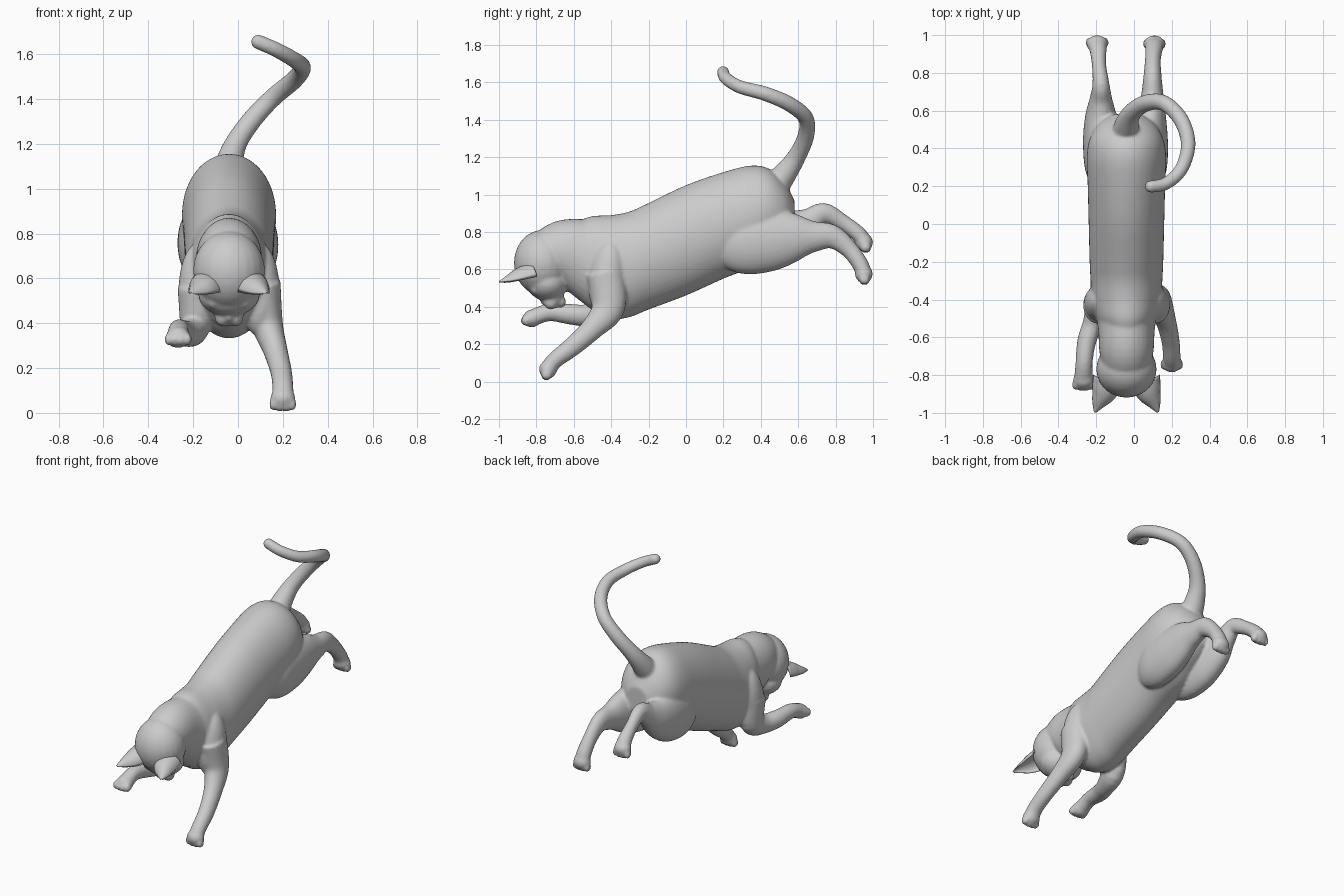
import bpy, bmesh, math
from mathutils import Vector, Matrix

CX = -0.04  # the cat's own centre plane


def spline(pts, steps):
    """Catmull-Rom through points of any dimension."""
    pts = [Vector(p) for p in pts]
    out = []
    for i in range(len(pts) - 1):
        p0, p1, p2 = pts[max(i - 1, 0)], pts[i], pts[i + 1]
        p3 = pts[min(i + 2, len(pts) - 1)]
        for s in range(steps):
            t = s / steps
            out.append(0.5 * (2 * p1 + (p2 - p0) * t + (2 * p0 - 5 * p1 + 4 * p2 - p3) * t ** 2
                              + (3 * p1 - p0 - 3 * p2 + p3) * t ** 3))
    return out + [pts[-1]]


def tube(bm, pts, n=32, steps=5, axis=None, cup=None):
    """Loft ellipses along points (x, y, z, half width, half height)."""
    pts = spline(pts, steps)
    pos = [Vector(p[:3]) for p in pts]
    side, rings = Vector((1, 0, 0)), []
    for i, p in enumerate(pts):
        t = axis or (pos[min(i + 1, len(pos) - 1)] - pos[max(i - 1, 0)]).normalized()
        side = (side - t * side.dot(t)).normalized()
        up = t.cross(side)
        ring = []
        for k in range(n):
            a = 2 * math.pi * k / n
            v = math.sin(a)
            if cup and v < 0:
                v *= -cup
            ring.append(bm.verts.new(pos[i] + side * p[3] * math.cos(a) + up * p[4] * v))
        rings.append(ring)
    for a, b in zip(rings, rings[1:]):
        for k in range(n):
            bm.faces.new((a[k], a[(k + 1) % n], b[(k + 1) % n], b[k]))
    bm.faces.new(rings[0][::-1])
    bm.faces.new(rings[-1])


def ball(bm, c, r, tilt=0):
    m = Matrix.Translation(c) @ Matrix.Rotation(tilt, 4, 'X') @ Matrix.Diagonal((*r, 1))
    bmesh.ops.create_uvsphere(bm, u_segments=24, v_segments=16, radius=1, matrix=m)


def paw(bm, c, d):
    """Palm and four toes pointing along d."""
    c, d = Vector(c), Vector(d).normalized()
    ball(bm, c, (0.056, 0.048, 0.048))
    for k in (-1.5, -0.5, 0.5, 1.5):
        reach = 0.036 - 0.005 * abs(k)
        ball(bm, c + d * reach + Vector((k * 0.028, 0, 0)), (0.019, 0.028, 0.028))


def finish(bm, name):
    bmesh.ops.recalc_face_normals(bm, faces=bm.faces)
    me = bpy.data.meshes.new(name)
    bm.to_mesh(me)
    bm.free()
    me.polygons.foreach_set("use_smooth", [True] * len(me.polygons))
    ob = bpy.data.objects.new(name, me)
    bpy.context.collection.objects.link(ob)
    return ob


bm = bmesh.new()

# Trunk: y, top z, bottom z, half width
trunk = [(-0.57, 0.86, 0.50, 0.11), (-0.5, 0.885, 0.39, 0.16), (-0.4, 0.89, 0.335, 0.185),
         (-0.3, 0.91, 0.345, 0.19), (-0.2, 0.955, 0.385, 0.195), (0, 1.05, 0.46, 0.20),
         (0.2, 1.12, 0.55, 0.205), (0.35, 1.155, 0.61, 0.21), (0.45, 1.135, 0.68, 0.195),
         (0.53, 1.06, 0.74, 0.15), (0.58, 0.97, 0.80, 0.08)]
tube(bm, [(CX, y, (a + b) / 2, w, (a - b) / 2) for y, a, b, w in trunk], n=48,
     axis=Vector((0, 1, 0)))

# Neck
tube(bm, [(CX, -0.42, 0.62, 0.17, 0.25), (CX, -0.56, 0.67, 0.15, 0.205),
          (CX, -0.66, 0.69, 0.145, 0.175), (CX, -0.75, 0.67, 0.13, 0.14)])

# Head, bowed downwards, with cheeks, muzzle and nose
ball(bm, (CX, -0.768, 0.635), (0.16, 0.152, 0.175))
ball(bm, (CX, -0.74, 0.53), (0.138, 0.112, 0.10))
ball(bm, (CX, -0.715, 0.46), (0.07, 0.06, 0.07))
for s in (-1, 1):
    ball(bm, (CX + s * 0.027, -0.722, 0.425), (0.037, 0.04, 0.04))
    ball(bm, (CX + s * 0.068, -0.80, 0.495), (0.03, 0.03, 0.03))
ball(bm, (CX, -0.755, 0.425), (0.02, 0.022, 0.02))
ball(bm, (CX, -0.675, 0.425), (0.04, 0.035, 0.032))

# Shoulders
for s in (-1, 1):
    ball(bm, (CX + s * 0.135, -0.42, 0.55), (0.09, 0.10, 0.21), -0.1)

# Front legs: right reaches down, left is raised forward
tube(bm, [(0.11, -0.43, 0.58, 0.08, 0.10), (0.13, -0.415, 0.40, 0.07, 0.09),
          (0.165, -0.50, 0.285, 0.055, 0.062), (0.192, -0.61, 0.185, 0.048, 0.052),
          (0.20, -0.70, 0.115, 0.047, 0.045), (0.20, -0.735, 0.07, 0.05, 0.045)])
paw(bm, (0.20, -0.738, 0.065), (0, -0.25, -1))
tube(bm, [(-0.19, -0.43, 0.56, 0.08, 0.10), (-0.19, -0.43, 0.40, 0.07, 0.085),
          (-0.215, -0.52, 0.355, 0.055, 0.062), (-0.25, -0.62, 0.36, 0.05, 0.055),
          (-0.264, -0.73, 0.37, 0.045, 0.047), (-0.267, -0.81, 0.345, 0.05, 0.045)])
paw(bm, (-0.267, -0.825, 0.337), (0, -1, -0.35))

# Hind legs stretched out behind, left one higher
tube(bm, [(0.06, 0.14, 0.76, 0.05, 0.09), (0.075, 0.28, 0.745, 0.095, 0.165),
          (0.08, 0.43, 0.755, 0.10, 0.17), (0.09, 0.57, 0.77, 0.08, 0.135),
          (0.097, 0.68, 0.775, 0.06, 0.085), (0.098, 0.78, 0.775, 0.048, 0.065),
          (0.10, 0.87, 0.71, 0.042, 0.048), (0.106, 0.93, 0.63, 0.047, 0.044),
          (0.108, 0.95, 0.58, 0.05, 0.042)])
paw(bm, (0.108, 0.951, 0.575), (0, 0.1, -1))
tube(bm, [(-0.14, 0.14, 0.77, 0.05, 0.09), (-0.16, 0.28, 0.75, 0.095, 0.165),
          (-0.17, 0.43, 0.765, 0.10, 0.17), (-0.175, 0.56, 0.80, 0.085, 0.13),
          (-0.175, 0.66, 0.855, 0.06, 0.075), (-0.175, 0.74, 0.90, 0.045, 0.055),
          (-0.185, 0.84, 0.85, 0.038, 0.043), (-0.19, 0.92, 0.79, 0.045, 0.043),
          (-0.195, 0.95, 0.75, 0.05, 0.042)])
paw(bm, (-0.195, 0.952, 0.745), (0, 0.3, -1))

# Curled tail: x, y, z, radius
tail = [(-0.045, 0.44, 1.0, 0.085), (-0.04, 0.52, 1.10, 0.066), (-0.01, 0.59, 1.20, 0.05),
        (0.065, 0.64, 1.31, 0.045), (0.16, 0.64, 1.41, 0.042), (0.25, 0.55, 1.485, 0.041),
        (0.287, 0.42, 1.54, 0.039), (0.25, 0.29, 1.575, 0.036), (0.17, 0.215, 1.62, 0.034),
        (0.09, 0.198, 1.655, 0.033)]
tube(bm, [(*p, p[3]) for p in tail], n=20)
ball(bm, tail[-1][:3], (0.033, 0.033, 0.033))

# Blend all body parts into one smooth skin
body = finish(bm, "cat_body")
skin = body.modifiers.new("skin", 'REMESH')
skin.mode = 'VOXEL'
skin.voxel_size = 0.009
skin.use_smooth_shade = True
soft = body.modifiers.new("soften", 'SMOOTH')
soft.factor = 0.5
soft.iterations = 7

# Cupped ears, opening downwards because the head is bowed
for s, name in ((-1, "left_ear"), (1, "right_ear")):
    bm = bmesh.new()
    tube(bm, [(CX + s * 0.095, -0.82, 0.555, 0.085, 0.08), (CX + s * 0.118, -0.89, 0.54, 0.068, 0.068),
              (CX + s * 0.145, -0.945, 0.532, 0.04, 0.042), (CX + s * 0.167, -0.997, 0.53, 0.006, 0.008)],
         n=24, cup=0.65)
    finish(bm, name)
